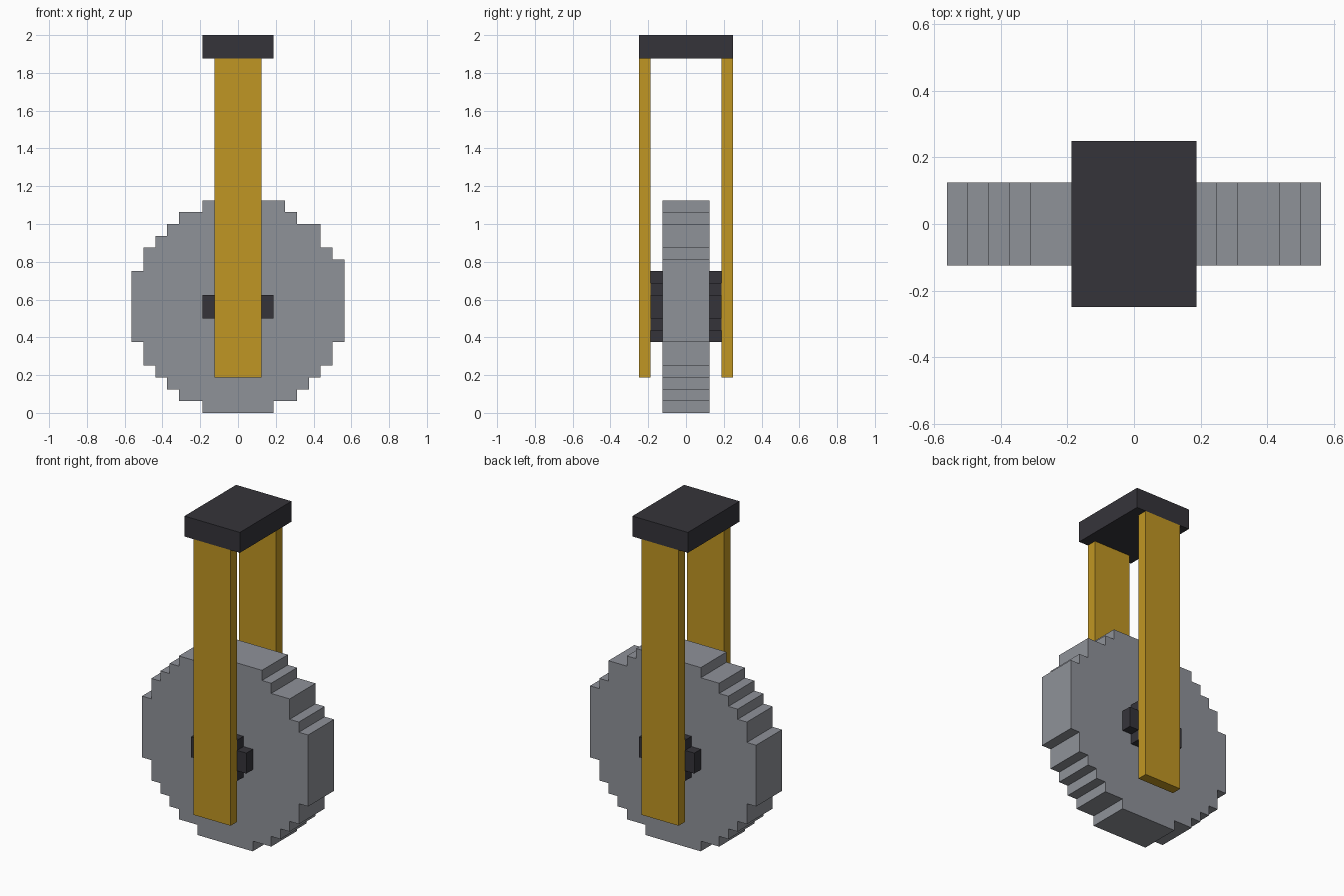
import bpy
import bmesh

U = 0.0625  # one block

cube = bpy.data.objects.get("Cube")
if cube:
    bpy.data.objects.remove(cube, do_unlink=True)


def material(name, rgb):
    """Flat material from 0-255 display colour."""
    lin = [((c / 255 + 0.055) / 1.055) ** 2.4 for c in rgb] + [1.0]
    m = bpy.data.materials.new(name)
    m.use_nodes = True
    m.diffuse_color = lin
    bsdf = m.node_tree.nodes["Principled BSDF"]
    bsdf.inputs["Base Color"].default_value = lin
    bsdf.inputs["Roughness"].default_value = 0.8
    return m


grey = material("stone grey", (143, 146, 153))
gold = material("golden yellow", (192, 150, 35))
dark = material("dark charcoal", (53, 52, 58))


def stepped_part(name, mat, steps, y0, y1):
    """Extrude a stepped outline along y. steps: (z0, z1, left, right) in blocks, bottom to top."""
    right = [(r, z) for z0, z1, l, r in steps for z in (z0, z1)]
    left = [(l, z) for z0, z1, l, r in reversed(steps) for z in (z1, z0)]
    bm = bmesh.new()
    face = bm.faces.new([bm.verts.new((x * U, y0 * U, z * U)) for x, z in right + left])
    ext = bmesh.ops.extrude_face_region(bm, geom=[face])
    verts = [g for g in ext["geom"] if isinstance(g, bmesh.types.BMVert)]
    bmesh.ops.translate(bm, verts=verts, vec=(0, (y1 - y0) * U, 0))
    bmesh.ops.recalc_face_normals(bm, faces=bm.faces[:])
    mesh = bpy.data.meshes.new(name)
    bm.to_mesh(mesh)
    bm.free()
    mesh.materials.append(mat)
    obj = bpy.data.objects.new(name, mesh)
    bpy.context.collection.objects.link(obj)
    return obj


# Round stone wheel made of block steps
wheel_steps = [
    (0, 1, -3, 3), (1, 2, -5, 5), (2, 3, -6, 6), (3, 4, -7, 7), (4, 6, -8, 8),
    (6, 12, -9, 9), (12, 13, -8, 9), (13, 14, -8, 8), (14, 15, -7, 7),
    (15, 16, -6, 7), (16, 17, -5, 5), (17, 18, -3, 4),
]
stepped_part("wheel", grey, wheel_steps, -2, 2)

# Hub and upright on each side of the wheel
hub_steps = [(6, 7, -1, 1), (7, 8, -2, 2), (8, 10, -3, 3), (10, 11, -2, 2), (11, 12, -1, 1)]
for side, s in (("front", -1), ("back", 1)):
    stepped_part(side + "_hub", dark, hub_steps, 2 * s, 3 * s)
    stepped_part(side + "_upright", gold, [(3, 30, -2, 2)], 3 * s, 4 * s)

# Cap block joining the uprights
stepped_part("top_cap", dark, [(30, 32, -3, 3)], -4, 4)
